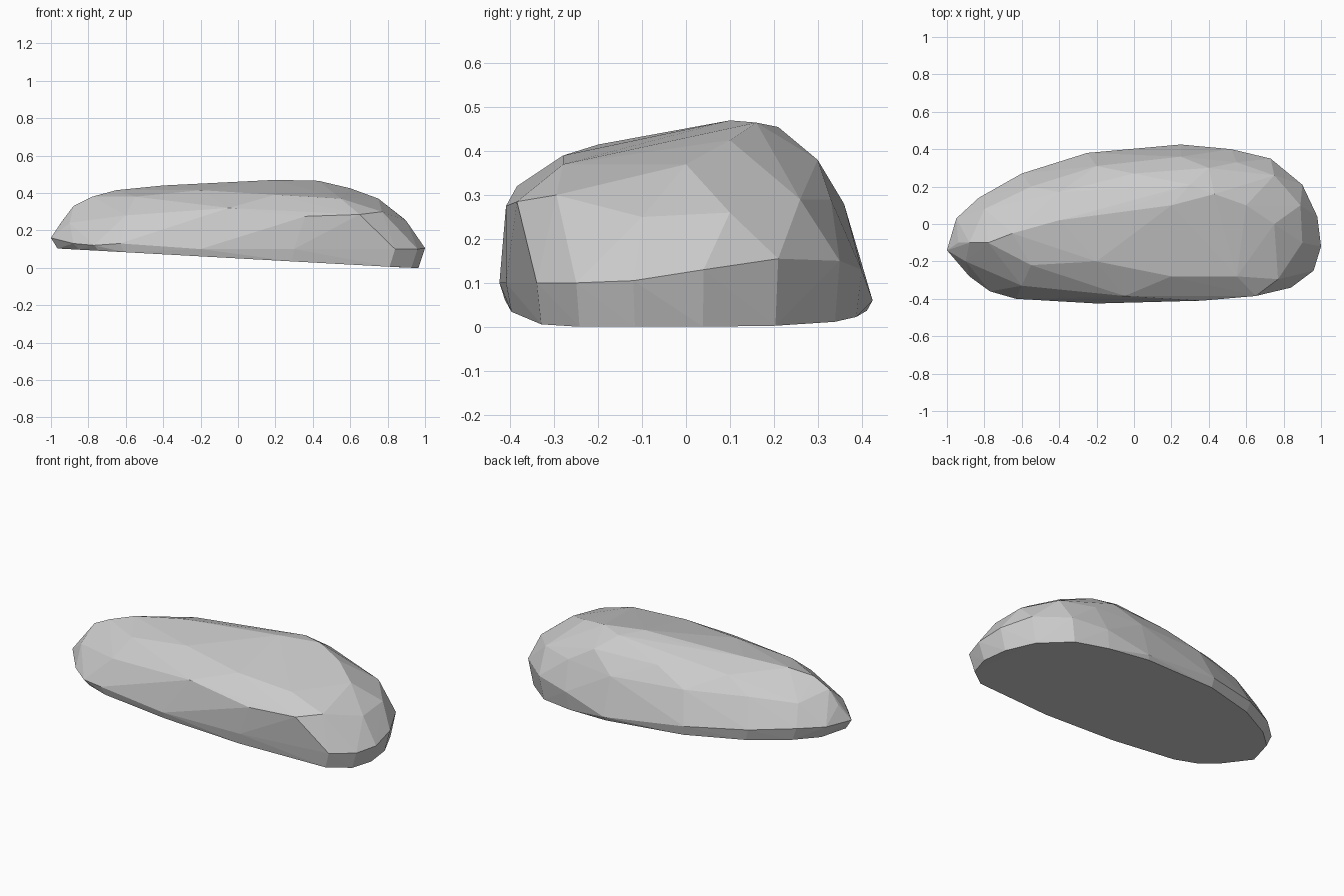
import bpy, bmesh

# widest outline of the stone
rim = [(-1, -.14, .16), (-.95, .03, .17), (-.83, .14, .17), (-.6, .27, .15),
       (-.25, .38, .12), (.25, .425, .06), (.52, .40, .13), (.73, .35, .15),
       (.9, .21, .155), (.98, .04, .13), (1, -.12, .105), (.96, -.25, .1),
       (.84, -.34, .1), (.3, -.41, .1), (-.2, -.425, .1), (-.63, -.4, .13),
       (-.77, -.36, .12), (-.88, -.28, .13)]

# shoulder ring where the sides roll over
shoulder = [(-.94, -.1, .25), (-.9, -.2, .24), (-.8, .08, .29), (-.55, .2, .31),
            (-.2, .31, .3), (.25, .36, .28), (.55, .33, .29), (.75, .26, .29),
            (.89, .1, .26), (.9, -.1, .25), (.77, -.295, .3), (.65, -.385, .285),
            (.36, -.41, .275), (-.05, -.385, .32), (-.6, -.33, .28)]

# crown with the long ridge
crown = [(-.88, -.1, .33), (-.78, -.1, .38), (-.65, -.05, .415), (-.4, .02, .44),
         (0, .1, .455), (.2, .1, .47), (.43, .16, .465), (.6, .1, .425),
         (.75, 0, .37), (.3, .21, .455), (.4, .3, .38), (0, .27, .38),
         (-.4, .17, .39), (.55, -.28, .37), (.2, -.28, .39), (-.2, -.2, .415),
         (-.55, -.22, .38)]

# flat, slightly tilted underside: the outline pulled in a little
base = [(x * .965, y * .97, max(0, .05 - .053 * x)) for x, y, z in rim]

# wrap the rings in a faceted skin
bm = bmesh.new()
for p in rim + shoulder + crown + base:
    bm.verts.new(p)
hull = bmesh.ops.convex_hull(bm, input=bm.verts)
inner = {v for v in hull["geom_interior"] if isinstance(v, bmesh.types.BMVert)}
bmesh.ops.delete(bm, geom=list(inner), context='VERTS')
bmesh.ops.recalc_face_normals(bm, faces=bm.faces)

mesh = bpy.data.meshes.new("stone")
bm.to_mesh(mesh)
bm.free()
stone = bpy.data.objects.new("stone", mesh)
bpy.context.collection.objects.link(stone)
